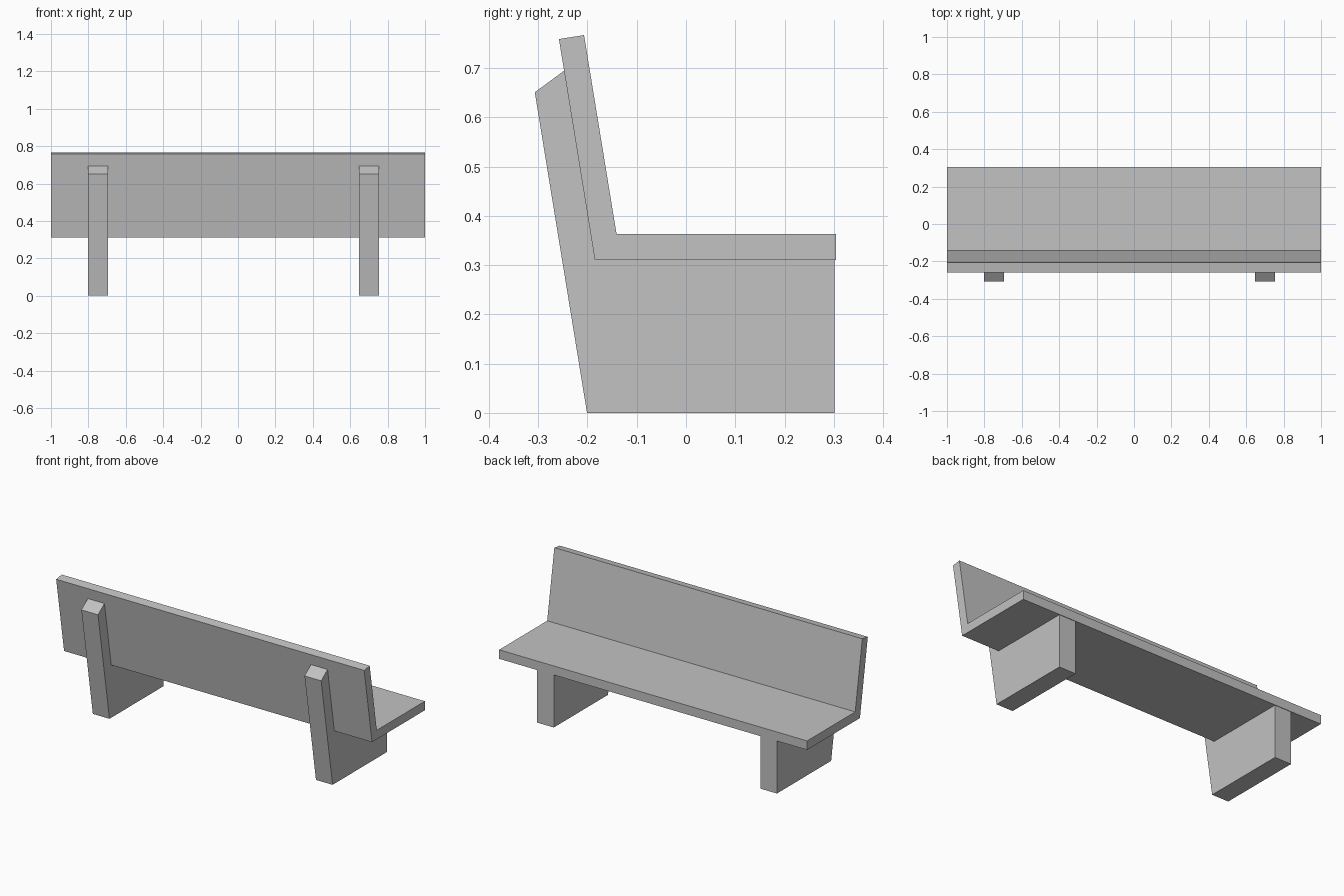
import bpy
import bmesh

# Remove the default cube
cube = bpy.data.objects.get("Cube")
if cube:
    bpy.data.objects.remove(cube, do_unlink=True)

# Single plain grey
grey = bpy.data.materials.new("plain_grey")
grey.use_nodes = True
colour = (0.54, 0.54, 0.54, 1)
grey.diffuse_color = colour
grey.node_tree.nodes["Principled BSDF"].inputs["Base Color"].default_value = colour


def extrude_profile(name, profile, x_min, x_max):
    """Sweep a side profile of (y, z) points along x."""
    bm = bmesh.new()
    face = bm.faces.new([bm.verts.new((x_min, y, z)) for y, z in profile])
    swept = bmesh.ops.extrude_face_region(bm, geom=[face])["geom"]
    verts = [g for g in swept if isinstance(g, bmesh.types.BMVert)]
    bmesh.ops.translate(bm, verts=verts, vec=(x_max - x_min, 0, 0))
    bmesh.ops.recalc_face_normals(bm, faces=bm.faces)
    mesh = bpy.data.meshes.new(name)
    bm.to_mesh(mesh)
    bm.free()
    mesh.materials.append(grey)
    obj = bpy.data.objects.new(name, mesh)
    bpy.context.collection.objects.link(obj)
    return obj


# Points where the seat, the leaning back and the supports meet
under_seat = 0.31
back_corner = (-0.185, under_seat)

# Seat and leaning back in one folded slab
extrude_profile("seat_and_back", [
    (0.305, under_seat), (0.305, 0.363), (-0.141, 0.363),
    (-0.207, 0.767), (-0.258, 0.759), back_corner], -1, 1)

# Supports: a block under the seat with a post rising behind the back
support = [
    (-0.201, 0), (0.302, 0), (0.302, under_seat), back_corner,
    (-0.247, 0.695), (-0.307, 0.651)]
for name, x in (("right_support", -0.802), ("left_support", 0.647)):
    extrude_profile(name, support, x, x + 0.108)
